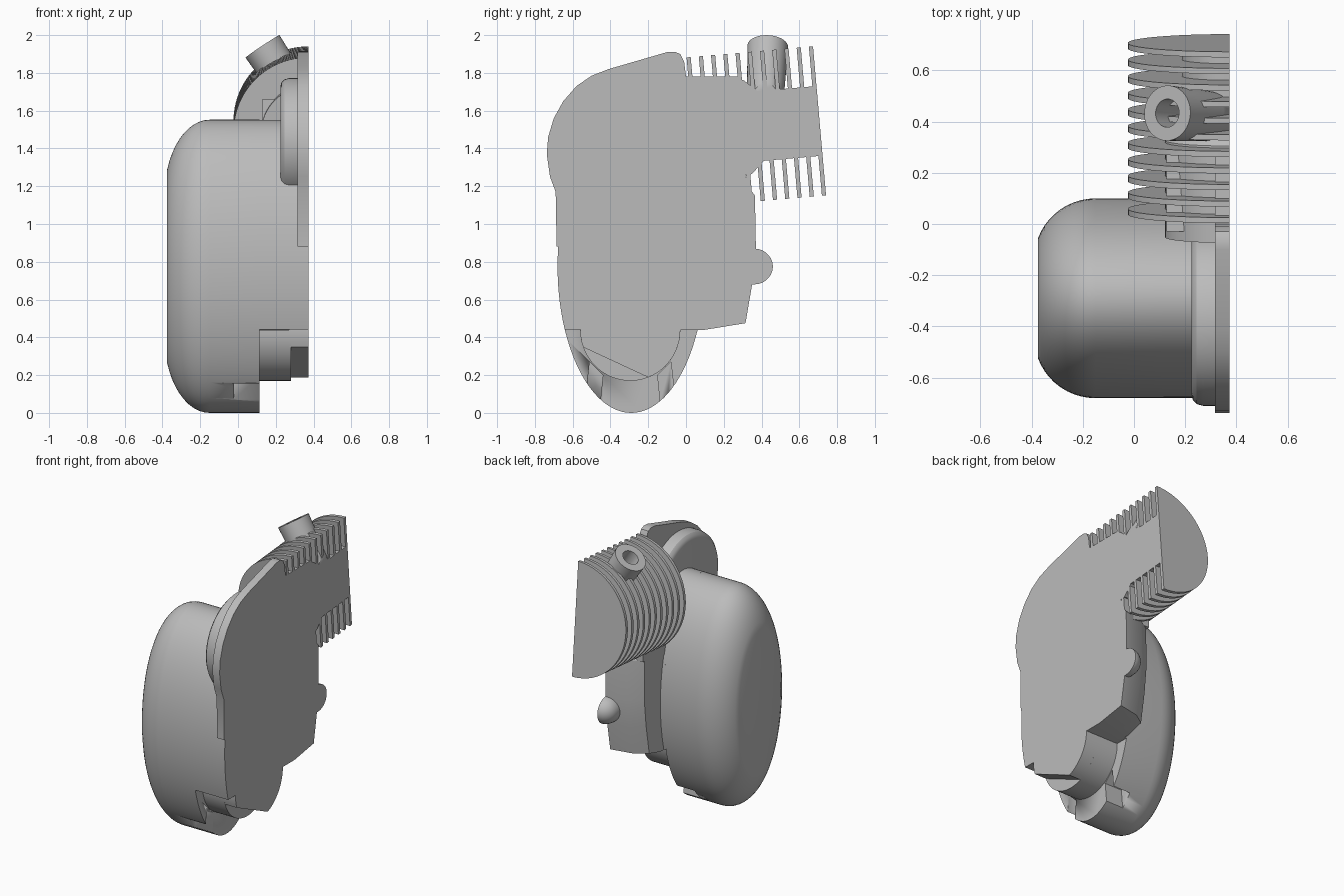
import bpy, bmesh
from math import sin, cos, pi, radians
from mathutils import Matrix, Vector

if "Cube" in bpy.data.objects:
    bpy.data.objects.remove(bpy.data.objects["Cube"])

CUT = 0.372          # flat section plane
TILT = radians(5)    # barrel tilt

grey = bpy.data.materials.new("cast_grey")
grey.use_nodes = True
grey.diffuse_color = (0.5, 0.5, 0.5, 1)
grey.node_tree.nodes["Principled BSDF"].inputs["Base Color"].default_value = (0.5, 0.5, 0.5, 1)


def finish(name, bm, section=True):
    """Trim at the section plane, close it and make the object."""
    if section:
        bmesh.ops.bisect_plane(bm, geom=bm.verts[:] + bm.edges[:] + bm.faces[:], dist=1e-5,
                               plane_co=(CUT, 0, 0), plane_no=(1, 0, 0), clear_outer=True)
        rim = [e for e in bm.edges if e.is_boundary]
        if rim:
            bmesh.ops.holes_fill(bm, edges=rim, sides=0)
    bmesh.ops.recalc_face_normals(bm, faces=bm.faces[:])
    mesh = bpy.data.meshes.new(name)
    bm.to_mesh(mesh)
    bm.free()
    mesh.materials.append(grey)
    ob = bpy.data.objects.new(name, mesh)
    bpy.context.collection.objects.link(ob)
    bpy.ops.object.select_all(action='DESELECT')
    ob.select_set(True)
    bpy.context.view_layer.objects.active = ob
    bpy.ops.object.shade_smooth_by_angle(angle=radians(30))
    return ob


def loft(name, rings, section=True):
    """Join rings of 3D points into a capped solid."""
    bm = bmesh.new()
    rows = [[bm.verts.new(p) for p in ring] for ring in rings]
    for a, b in zip(rows, rows[1:]):
        for i in range(len(a)):
            j = (i + 1) % len(a)
            bm.faces.new((a[i], a[j], b[j], b[i]))
    bm.faces.new(rows[0])
    bm.faces.new(rows[-1])
    return finish(name, bm, section)


def prism(name, profile, x0, x1):
    return loft(name, [[(x, y, z) for y, z in profile] for x in (x0, x1)], False)


def arc(cy, cz, ry, rz, start=0, end=360, n=64):
    step = (end - start) / (n if end - start == 360 else n - 1)
    return [(cy + ry * cos(radians(start + i * step)), cz + rz * sin(radians(start + i * step)))
            for i in range(n)]


def cylinder(name, centre, axis, profile, n=64):
    """Solid of revolution: profile holds (distance along axis, radius)."""
    rot = Vector(axis).to_track_quat('Z', 'Y').to_matrix()
    rings = [[Vector(centre) + rot @ Vector((r * cos(2 * pi * i / n), r * sin(2 * pi * i / n), d))
              for i in range(n)] for d, r in profile]
    return loft(name, rings)


def subtract(ob, cutter):
    cutter.hide_render = True
    mod = ob.modifiers.new("cut", 'BOOLEAN')
    mod.operation = 'DIFFERENCE'
    mod.object = cutter
    mod.solver = 'EXACT'
    bpy.context.view_layer.objects.active = ob
    bpy.ops.object.modifier_apply(modifier="cut")
    bpy.data.objects.remove(cutter)


# Domed oval side cover with two rim slots
rings = [[(0.115, y, z) for y, z in arc(-0.29, 0.776, 0.39, 0.776, n=96)]]
T = radians(70)
for k in range(11):
    t = T * k / 10
    f = (1 - cos(t)) / (1 - cos(T))
    x = -0.15 - 0.225 * sin(t) / sin(T)
    rings.append([(x, y, z) for y, z in
                  arc(-0.29, 0.776, 0.39 * (1 - 0.4 * f), 0.776 * (1 - 0.34 * f), n=96)])
cover = loft("side_cover", rings, False)
for s in (-1, 1):
    slot = [(-0.295 + s * a, z) for a, z in ((0.145, 0.2), (0.215, 0.27), (0.24, 0.05), (0.165, 0.0))]
    subtract(cover, prism("slot_cutter", slot, -0.02, 0.2))

# Crankcase wall following the oval, flat underneath
low = -25.6
prism("crankcase_wall", arc(-0.29, 0.776, 0.39, 0.776, low, 180 - low, 80), 0.11, CUT)

# Drafted rear of the crankcase
rear = [(-0.1, 0.44), (0.1, 0.44), (0.315, 0.475), (0.35, 0.68), (0.37, 0.87),
        (0.365, 1.15), (0.335, 1.19), (0.34, 1.25), (-0.1, 1.25)]
loft("crankcase_rear", [[(CUT, y, z) for y, z in rear], [(0.22, y - 0.03 * (y > 0.2), z) for y, z in rear],
                        [(0.13, y - 0.09 * (y > 0.2), z) for y, z in rear]], False)
cylinder("rear_knob", (0.372, 0.36, 0.775), (0, 1, 0),
         [(-0.05, 0.095), (0.0, 0.095)] + [(0.1 * sin(radians(a)), 0.095 * cos(radians(a)))
                                           for a in range(15, 90, 12)], 32)

# Lower bearing boss with a sloped cut on its outer step
prism("bearing_boss", arc(-0.295, 0.44, 0.265, 0.27, 180, 361, 40), 0.1, 0.28)
prism("bearing_boss_step", arc(-0.295, 0.44, 0.265, 0.27, -69, 200, 48), 0.27, CUT)

# Round flange with a softened edge
loft("round_flange", [[(x, y, z) for y, z in arc(-0.365, 1.437, r + 0.01, r)]
                      for x, r in ((0.224, 0.29), (0.23, 0.312), (0.245, 0.328), (0.27, 0.335), (CUT, 0.335))],
     False)

# Outer plate with a sweeping front edge
plate = [(-0.685, 0.88), (-0.69, 1.17), (-0.72, 1.25), (-0.737, 1.37), (-0.73, 1.46), (-0.7, 1.56),
         (-0.65, 1.65), (-0.58, 1.73), (-0.5, 1.785), (-0.41, 1.82), (-0.1, 1.91), (-0.06, 1.912),
         (-0.03, 1.9), (-0.01, 1.86), (0.0, 1.78), (0.28, 1.78), (0.315, 1.7), (0.315, 0.88)]
prism("outer_plate", plate, 0.316, CUT)

# Barrel base and tilted, finned barrel
axis = Vector((0, cos(TILT), sin(TILT)))
tip = Vector((CUT, 0.695, 1.545))
prism("barrel_base", [(-0.03, 1.1), (0.3, 1.15), (0.3, 1.66), (-0.03, 1.66)], 0.127, CUT)
cylinder("barrel", tip, axis, [(-0.75, 0.25), (-0.37, 0.25), (-0.3, 0.185), (-0.005, 0.185)])
for k in range(11):
    cylinder(f"cooling_fin_{k + 1}", tip - axis * (0.065 * k), axis, [(-0.01, 0.396), (0.012, 0.396)], 96)

# Angled plug socket with a bore
lean = Vector((-0.55, 0.04, 0.83)).normalized()
mouth = Vector((0.13, 0.433, 1.94))
cylinder("plug_socket", mouth, lean,
         [(-0.42, 0.085), (-0.25, 0.1), (0, 0.108), (0, 0.055), (-0.17, 0.055)], 40)
